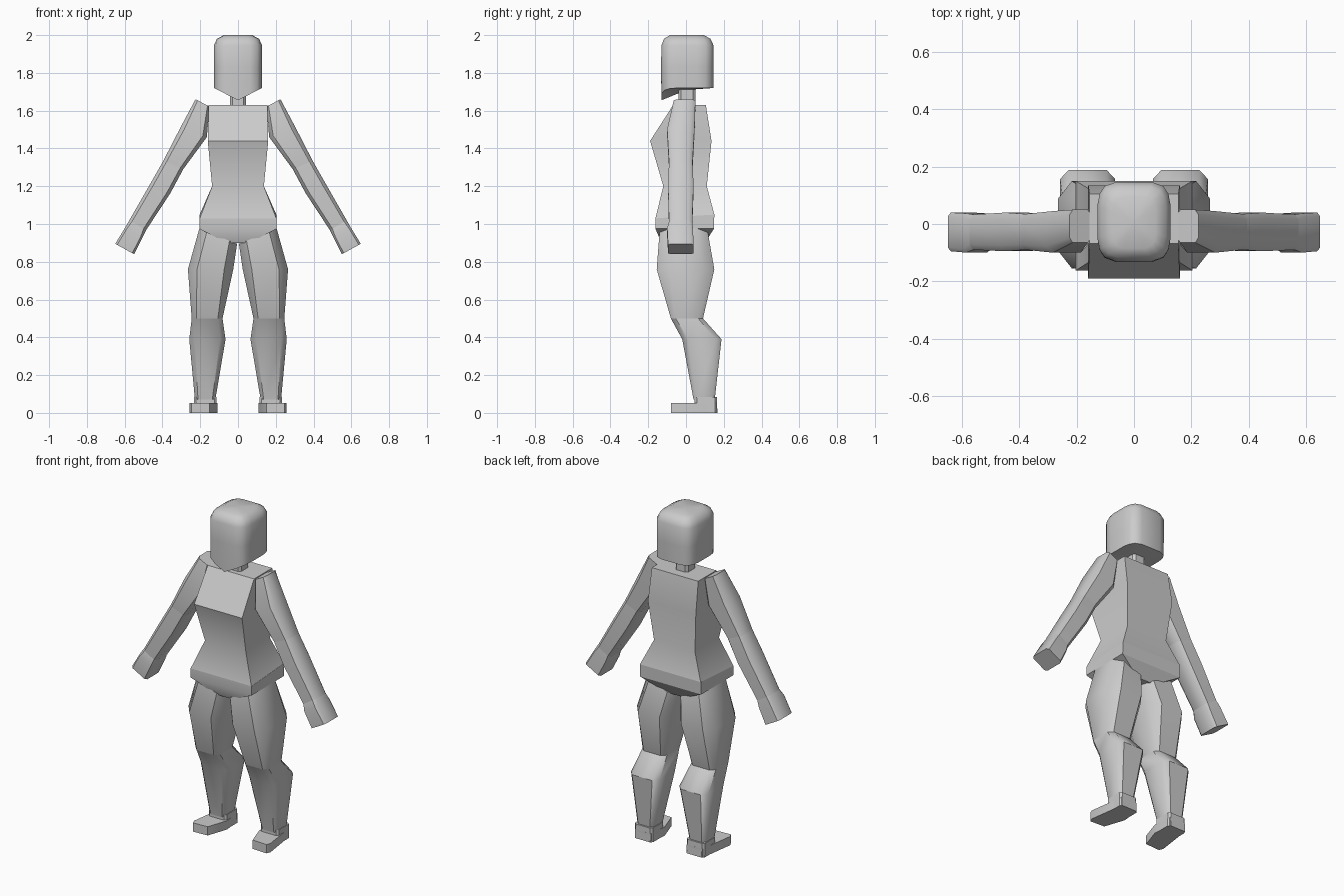
import bpy, bmesh
from mathutils import Vector
from math import radians

if "Cube" in bpy.data.objects:
    bpy.data.objects.remove(bpy.data.objects["Cube"])


def ring(c, u, v, ch=0.0):
    """Rectangle about c with half-vectors u, v; ch cuts the corners (fraction of half size)."""
    c, u, v = Vector(c), Vector(u), Vector(v)
    k = 1 - ch
    if ch == 0:
        uv = [(1, -1), (1, 1), (-1, 1), (-1, -1)]
    else:
        uv = [(k, -1), (1, -k), (1, k), (k, 1), (-k, 1), (-1, k), (-1, -k), (-k, -1)]
    return [c + u * a + v * b for a, b in uv]


def level(x0, x1, y0, y1, z, ch=0.0, tilt=0.0, ytilt=0.0):
    """Ring from bounds; tilt raises the +x side, ytilt raises the +y side."""
    return ring(((x0 + x1) / 2, (y0 + y1) / 2, z), ((x1 - x0) / 2, 0, tilt),
                (0, (y1 - y0) / 2, ytilt), ch)


def loft(name, rings, mirror=False, angle=35):
    bm = bmesh.new()
    loops = [[bm.verts.new(p) for p in r] for r in rings]
    n = len(loops[0])
    for a, b in zip(loops, loops[1:]):
        for i in range(n):
            j = (i + 1) % n
            bm.faces.new((a[i], a[j], b[j], b[i]))
    for loop in (loops[0], loops[-1]):
        face = bm.faces.new(loop)
        bmesh.ops.poke(bm, faces=[face])
    bmesh.ops.recalc_face_normals(bm, faces=bm.faces)
    me = bpy.data.meshes.new(name)
    bm.to_mesh(me)
    bm.free()
    for p in me.polygons:
        p.use_smooth = True
    me.set_sharp_from_angle(angle=radians(angle))
    ob = bpy.data.objects.new(name, me)
    bpy.context.collection.objects.link(ob)
    if mirror:
        ob.modifiers.new("Mirror", 'MIRROR')
    return ob


# Head: rounded block with a pointed chin rising towards the back
def head_ring(w, y0, y1, z, chin=0.0):
    h, m = (y1 - y0) / 2, (y0 + y1) / 2
    quarter = [(0, 1), (.5, 1), (.8, .9), (.94, .7), (1, .4)]
    right = [(a, -b) for a, b in quarter] + [(a, b) for a, b in reversed(quarter)]
    pts = right + [(-a, b) for a, b in reversed(right[1:-1])]
    return [Vector((a * w, m + b * h, z - chin * (1 - abs(a)) * (1 - b) / 2)) for a, b in pts]


loft("head", [head_ring(.127, -.13, .145, 1.72, .065),
              head_ring(.128, -.132, .146, 1.83),
              head_ring(.128, -.13, .146, 1.945),
              head_ring(.112, -.117, .13, 1.98),
              head_ring(.075, -.085, .095, 2.0)], angle=40)

loft("neck", [level(-.042, .042, -.04, .05, 1.58, .3), level(-.042, .042, -.04, .05, 1.72, .3)])

# Torso: boxy loft, chest and hips wider than the waist
loft("torso", [level(-.203, .203, -.162, .15, 1.04, ytilt=.01),
               level(-.137, .137, -.12, .11, 1.2),
               level(-.16, .16, -.19, .135, 1.44),
               level(-.155, .155, -.068, .105, 1.63)])

# Pelvis: V-shaped block
loft("pelvis", [level(-.06, .06, -.13, .10, .90),
                level(-.205, .205, -.162, .148, .975),
                level(-.204, .204, -.162, .15, 1.04, ytilt=.01)], angle=25)

# Legs
loft("thigh", [level(.082, .245, -.08, .09, .5, .3),
               level(.025, .265, -.155, .15, .76, .4),
               level(.005, .205, -.14, .115, .935, .4, tilt=.04)], mirror=True, angle=45)
loft("shin", [level(.12, .228, .04, .152, .07, .3),
              level(.066, .258, -.02, .188, .39, .3),
              level(.082, .245, -.08, .09, .5, .3)], mirror=True, angle=45)

# Feet, turned slightly outwards
foot_plan = [(.15, -.075), (.245, -.08), (.256, -.055), (.225, .165), (.12, .165), (.108, .05)]
loft("foot", [[Vector((x, y, z)) for x, y in foot_plan] for z in (0, .053)], mirror=True)
loft("heel", [level(.112, .233, .045, .166, 0, .2),
              level(.114, .233, .045, .164, .085, .2)], mirror=True)


# Arms: cross-sections given by outer and inner corner in the front plane
def arm_ring(outer, inner, y0, y1, ch=.3):
    o, i = Vector((outer[0], 0, outer[1])), Vector((inner[0], 0, inner[1]))
    c = (o + i) / 2
    c.y = (y0 + y1) / 2
    return ring(c, (o - i) / 2, (0, (y1 - y0) / 2, 0), ch)


elbow = arm_ring((.395, 1.335), (.29, 1.29), -.09, .035)
wrist = arm_ring((.575, 1.02), (.487, .967), -.09, .033)
loft("upper_arm", [arm_ring((.225, 1.66), (.15, 1.622), -.065, .05),
                   arm_ring((.305, 1.51), (.165, 1.46), -.1, .045), elbow], mirror=True, angle=45)
loft("forearm", [elbow, arm_ring((.465, 1.212), (.358, 1.163), -.095, .04), wrist],
     mirror=True, angle=45)
loft("hand", [wrist, arm_ring((.595, .985), (.505, .93), -.1, .037, .2),
              arm_ring((.65, .895), (.55, .84), -.095, .04, .2)], mirror=True, angle=45)
